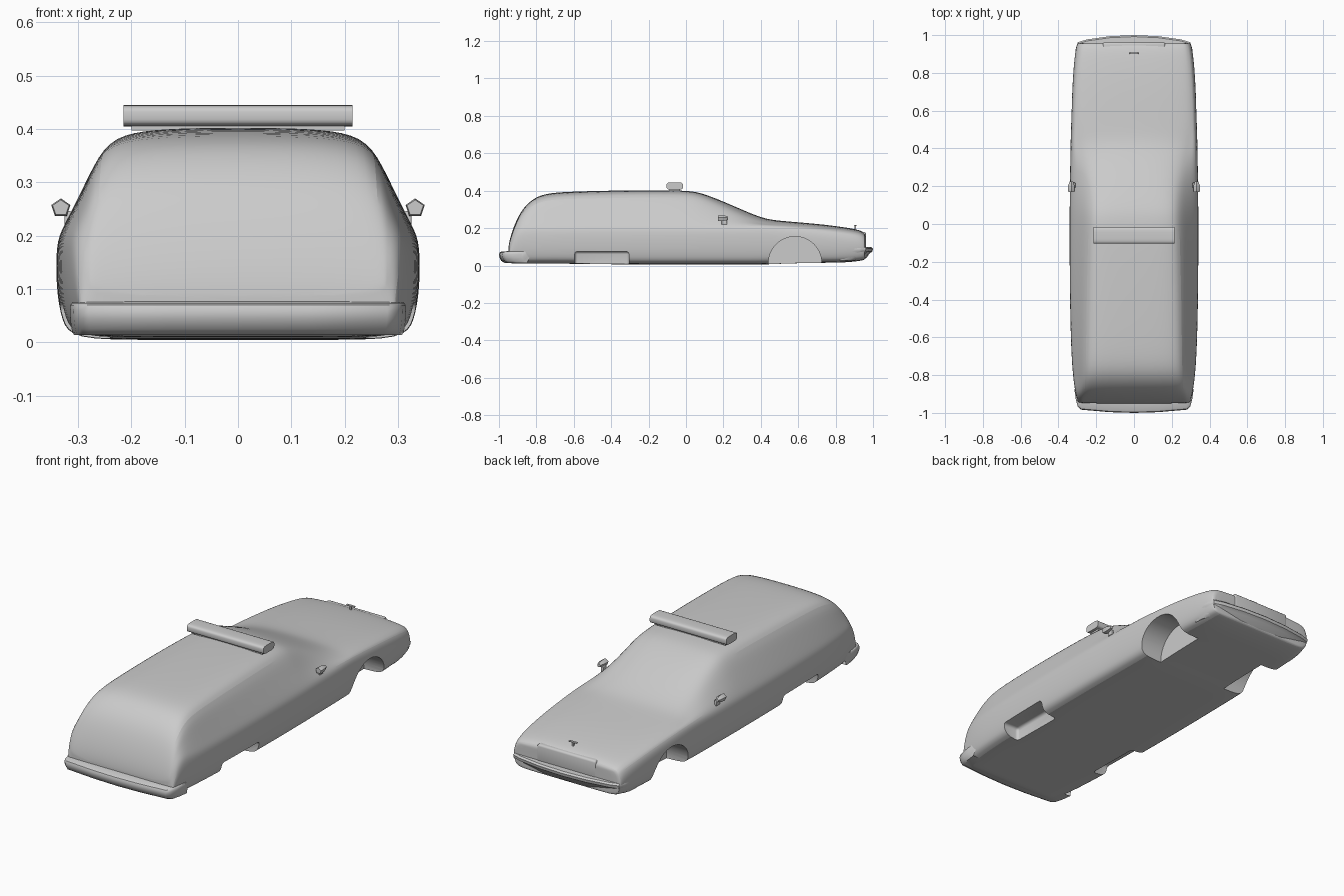
import bpy, bmesh, math
from mathutils import Vector

cube = bpy.data.objects.get("Cube")
if cube:
    bpy.data.objects.remove(cube, do_unlink=True)

# Single paint colour
COLOUR = (0.6, 0.6, 0.6, 1)
paint = bpy.data.materials.new("light grey")
paint.use_nodes = True
paint.diffuse_color = COLOUR
paint.node_tree.nodes["Principled BSDF"].inputs["Base Color"].default_value = COLOUR


def make(name, rows, close_rows=False, angle=35):
    """Skin a list of point rows and cap the first and last one."""
    bm = bmesh.new()
    grid = [[bm.verts.new(p) for p in row] for row in rows]
    n = len(rows[0])
    for a, b in zip(grid, grid[1:]):
        for i in range(n if close_rows else n - 1):
            j = (i + 1) % n
            bm.faces.new((a[i], a[j], b[j], b[i]))
    if close_rows:
        # Quad strips across each cap, pairing left and right points
        for row in (grid[0], grid[-1]):
            for i in range(n // 2 - 1):
                bm.faces.new((row[i], row[i + 1], row[n - 2 - i], row[n - 1 - i]))
    else:
        bm.faces.new(grid[0])
        bm.faces.new(grid[-1])
        for side in (0, -1):
            bm.faces.new([row[side] for row in grid])
    return finish(name, bm, angle)


def finish(name, bm, angle=35):
    bmesh.ops.recalc_face_normals(bm, faces=bm.faces)
    mesh = bpy.data.meshes.new(name)
    bm.to_mesh(mesh)
    bm.free()
    obj = bpy.data.objects.new(name, mesh)
    bpy.context.collection.objects.link(obj)
    mesh.materials.append(paint)
    smooth(obj, angle)
    return obj


def smooth(obj, angle):
    bpy.ops.object.select_all(action='DESELECT')
    obj.select_set(True)
    bpy.context.view_layer.objects.active = obj
    bpy.ops.object.shade_smooth_by_angle(angle=math.radians(angle))


def box(name, centre, size, bevel=0):
    bm = bmesh.new()
    bmesh.ops.create_cube(bm, size=1)
    for v in bm.verts:
        v.co = Vector(centre) + v.co * Vector(size)
    if bevel:
        bmesh.ops.bevel(bm, geom=bm.edges[:], offset=bevel, segments=3,
                        profile=0.5, affect='EDGES')
    return finish(name, bm)


def section(y, bottom, w, r, top, crown):
    """Closed cross-section: sill, side, belt line, side glass, roof."""
    belt = min(0.185, top - 0.06)
    high = belt + min(0.03, (top - belt) / 2)
    edge = top - 0.075 * top - crown
    half = [(w * 0.5, bottom), (w - 0.03, bottom),
            (w - 0.01, bottom + (belt - bottom) * 0.2),
            (w, bottom + (belt - bottom) * 0.55), (w, belt),
            (w - 0.012, high), ((w - 0.012 + r) / 2, (high + edge) / 2),
            (r, edge), (r - 0.045, top - 0.008 - crown / 2), (0.11, top)]
    return [(x, y, z) for x, z in half] + [(-x, y, z) for x, z in reversed(half)]


# Body stations: y, bottom, half width, roof half width, top, crown
STATIONS = [
    (-.95, .02, .29, .275, .09, 0), (-.945, .015, .295, .275, .13, 0),
    (-.925, .01, .303, .272, .2, 0), (-.885, .01, .312, .266, .29, 0),
    (-.83, .01, .32, .262, .35, 0), (-.76, .01, .327, .258, .386, 0),
    (-.62, .01, .335, .255, .396, 0), (-.3, .005, .341, .25, .403, 0),
    (0, .005, .341, .24, .403, 0), (.08, .005, .341, .236, .39, 0),
    (.2, .005, .339, .24, .343, .01), (.32, .005, .338, .265, .29, .02),
    (.42, .005, .336, .29, .25, .01), (.5, .01, .334, .295, .239, 0),
    (.7, .015, .328, .288, .224, 0), (.85, .015, .319, .28, .205, 0),
    (.93, .025, .308, .272, .19, 0), (.955, .03, .3, .268, .175, 0),
    (.96, .04, .295, .262, .16, 0)]
body = make("body", [section(*s) for s in STATIONS], close_rows=True)
body.modifiers.new("rounding", 'SUBSURF').levels = 2

# Wheel openings: round at the nose, low with a spat at the tail
cutters = []
for s in (-1, 1):
    bm = bmesh.new()
    bmesh.ops.create_cone(bm, cap_ends=True, segments=48, radius1=0.142,
                          radius2=0.142, depth=0.2)
    for v in bm.verts:
        v.co = Vector((v.co.z + s * 0.3, v.co.x + 0.583, v.co.y + 0.013))
    cutters.append(finish("front_arch_cutter", bm))
    cutters.append(box("rear_arch_cutter", (s * 0.34, -0.45, 0.02),
                       (0.2, 0.29, 0.11), 0.015))
for c in cutters:
    mod = body.modifiers.new("arch", 'BOOLEAN')
    mod.object = c
    mod.solver = 'EXACT'
graph = bpy.context.evaluated_depsgraph_get()
shaped = bpy.data.meshes.new_from_object(body.evaluated_get(graph))
body.modifiers.clear()
body.data = shaped
smooth(body, 35)
for c in cutters:
    bpy.data.objects.remove(c, do_unlink=True)


def bumper(name, plan, levels):
    """Stack a mirrored plan curve at several heights with an inset."""
    full = [(-x, y) for x, y in plan] + [(x, y) for x, y in reversed(plan[:-1])]
    side = 1 if plan[-1][1] > 0 else -1
    rows = [[(x * (1 - inset * 0.8), y - side * inset, z) for x, y in full]
            for z, inset in levels]
    return make(name, rows, angle=40)


bumper("front_bumper",
       [(.312, .88), (.308, .93), (.297, .962), (.25, .977), (.13, .994), (0, 1)],
       [(.028, .06), (.04, .035), (.065, .018), (.075, .003), (.09, 0), (.098, .008),
        (.1, .05)])
bumper("rear_bumper",
       [(.315, -.88), (.308, -.93), (.297, -.968), (.28, -.983), (.13, -.996), (0, -1)],
       [(.014, .03), (.025, .012), (.045, .002), (.06, 0), (.07, .004),
        (.074, .012), (.078, .06)])

# Grille block and hood ornament
box("grille", (0, 0.94, 0.135), (0.33, 0.045, 0.09), 0.01)
box("ornament_stem", (0, 0.905, 0.2), (0.008, 0.008, 0.025))
box("ornament_head", (0, 0.905, 0.213), (0.045, 0.012, 0.006), 0.002)

# Roof light bar on a narrow foot
box("light_bar_foot", (0, -0.06, 0.405), (0.4, 0.055, 0.015))
bar = [(-0.215 + 0.43 * k,
        [(0.044 * math.copysign(abs(math.cos(a)) ** 0.5, math.cos(a)),
          0.02 * math.copysign(abs(math.sin(a)) ** 0.5, math.sin(a)))
         for a in (math.tau * (i + 0.5) / 24 for i in range(24))])
       for k in (0, 1)]
make("light_bar", [[(x, y - 0.06, z + 0.425) for y, z in ring] for x, ring in bar],
     close_rows=True)

# Door mirrors: pentagonal heads on short arms
for s, side in ((1, "left"), (-1, "right")):
    rows = []
    for y, size in ((.17, .85), (.182, 1), (.205, .9), (.225, .5)):
        rows.append([(s * (.332 + .019 * size * math.sin(a)), y,
                      .252 + .018 * size * math.cos(a))
                     for a in (math.tau * i / 5 for i in range(5))])
    bm = bmesh.new()
    grid = [[bm.verts.new(p) for p in row] for row in rows]
    for a, b in zip(grid, grid[1:]):
        for i in range(5):
            j = (i + 1) % 5
            bm.faces.new((a[i], a[j], b[j], b[i]))
    bm.faces.new(grid[0])
    bm.faces.new(grid[-1])
    finish(side + "_mirror", bm)
    box(side + "_mirror_arm", (s * 0.318, 0.205, 0.232), (0.014, 0.028, 0.028), 0.003)
